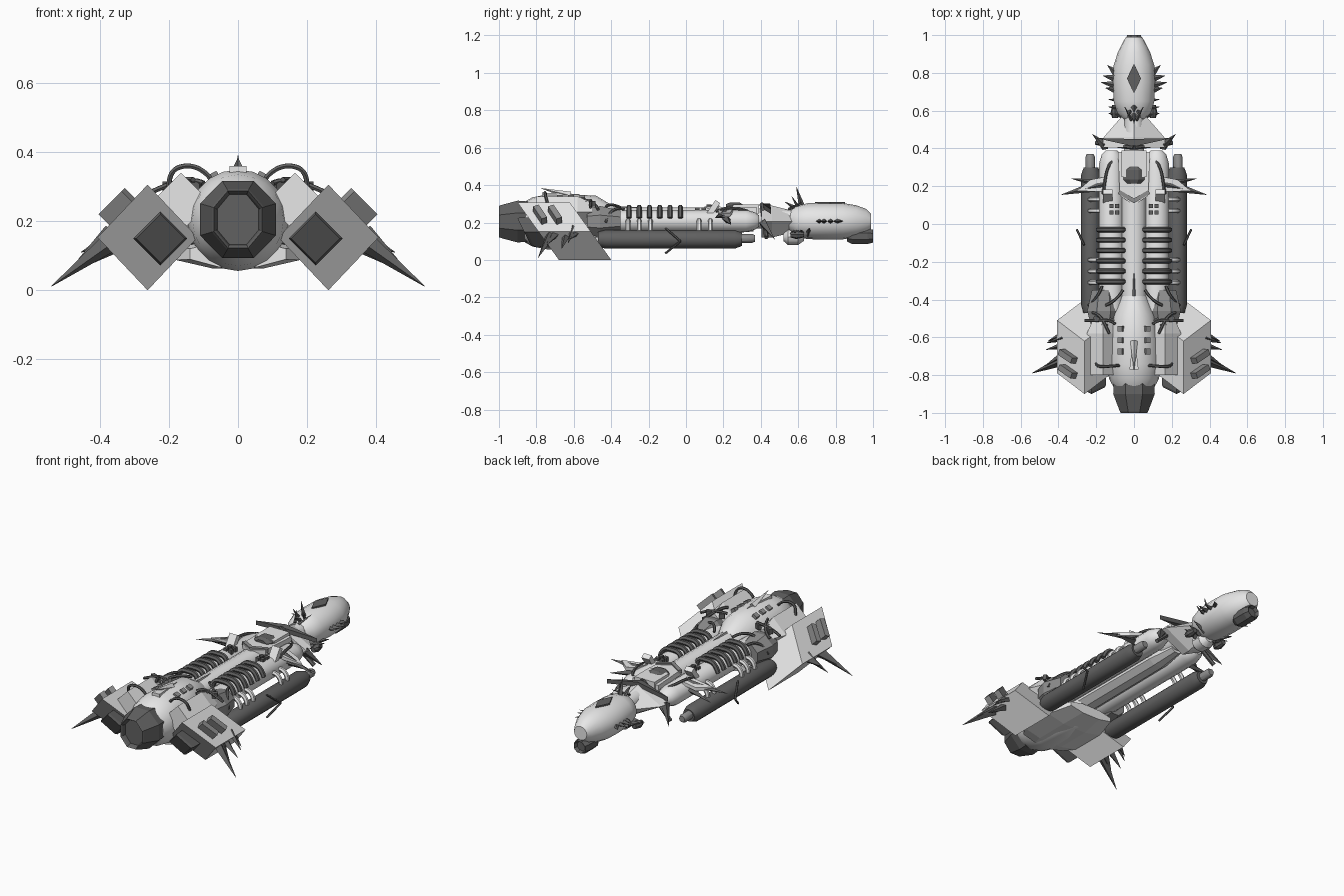
import bpy, bmesh, math
from mathutils import Vector, Matrix

if "Cube" in bpy.data.objects:
    bpy.data.objects.remove(bpy.data.objects["Cube"])


def material(name, v):
    m = bpy.data.materials.new(name)
    m.diffuse_color = (v, v, v, 1)
    m.use_nodes = True
    m.node_tree.nodes["Principled BSDF"].inputs["Base Color"].default_value = m.diffuse_color
    return m


LIGHT = material("light_grey", 0.80)
MID = material("mid_grey", 0.27)
DARK = material("dark_grey", 0.12)


def add(name, bm, mat, smooth=False):
    bmesh.ops.recalc_face_normals(bm, faces=bm.faces)
    me = bpy.data.meshes.new(name)
    bm.to_mesh(me)
    bm.free()
    ob = bpy.data.objects.new(name, me)
    me.materials.append(mat)
    bpy.context.collection.objects.link(ob)
    if smooth:
        bpy.ops.object.select_all(action='DESELECT')
        ob.select_set(True)
        bpy.context.view_layer.objects.active = ob
        bpy.ops.object.shade_smooth_by_angle(angle=math.radians(35))
    return ob


def loft(name, rings, x, z, seg, mat, phase=0.0, shear=0.0, smooth=False):
    """Body along y from rings of (y, half width, half height)."""
    bm = bmesh.new()
    loops = []
    for y, rx, rz in rings:
        loop = []
        for i in range(seg):
            a = 2 * math.pi * (i + phase) / seg
            dz = rz * math.sin(a)
            loop.append(bm.verts.new((x + rx * math.cos(a), y + shear * dz, z + dz)))
        loops.append(loop)
    for a, b in zip(loops, loops[1:]):
        for i in range(seg):
            j = (i + 1) % seg
            bm.faces.new((a[i], a[j], b[j], b[i]))
    bm.faces.new(loops[0])
    bm.faces.new(loops[-1])
    return add(name, bm, mat, smooth)


def box(name, loc, size, mat, roll=0.0, yaw=0.0, pitch=0.0):
    bm = bmesh.new()
    m = (Matrix.Translation(loc) @ Matrix.Rotation(roll, 4, 'Y') @ Matrix.Rotation(yaw, 4, 'Z')
         @ Matrix.Rotation(pitch, 4, 'X') @ Matrix.Diagonal((*size, 1)))
    bmesh.ops.create_cube(bm, size=1, matrix=m)
    return add(name, bm, mat)


def spike(name, base, tip, r, mat=DARK, flat=1.0):
    b, d = Vector(base), Vector(tip) - Vector(base)
    bm = bmesh.new()
    m = (Matrix.Translation(b + d / 2) @ d.to_track_quat('Z', 'Y').to_matrix().to_4x4()
         @ Matrix.Diagonal((1, flat, 1, 1)))
    bmesh.ops.create_cone(bm, cap_ends=True, segments=4, radius1=r, radius2=0.001,
                          depth=d.length, matrix=m)
    return add(name, bm, mat)


def plate(name, pts, t, mat):
    bm = bmesh.new()
    f = bm.faces.new([bm.verts.new(p) for p in pts])
    g = bmesh.ops.extrude_face_region(bm, geom=[f])
    bmesh.ops.translate(bm, vec=(0, 0, -t),
                        verts=[v for v in g['geom'] if isinstance(v, bmesh.types.BMVert)])
    return add(name, bm, mat)


def hose(name, pts, r, mat=DARK):
    cu = bpy.data.curves.new(name, 'CURVE')
    cu.dimensions = '3D'
    cu.bevel_depth, cu.bevel_resolution, cu.resolution_u = r, 1, 5
    cu.use_fill_caps = True
    sp = cu.splines.new('NURBS')
    sp.points.add(len(pts) - 1)
    for p, c in zip(sp.points, pts):
        p.co = (*c, 1)
    sp.order_u, sp.use_endpoint_u = min(4, len(pts)), True
    tmp = bpy.data.objects.new(name, cu)
    bpy.context.collection.objects.link(tmp)
    bpy.context.view_layer.update()
    me = bpy.data.meshes.new_from_object(tmp.evaluated_get(bpy.context.evaluated_depsgraph_get()))
    bpy.data.objects.remove(tmp)
    bm = bmesh.new()
    bm.from_mesh(me)
    bpy.data.meshes.remove(me)
    return add(name, bm, mat, True)


# Rear engine barrel and octagonal nozzle
loft("engine_barrel", [(-.86, .11, .11), (-.82, .132, .132), (-.74, .146, .147), (-.6, .138, .147),
                       (-.48, .115, .14), (-.38, .07, .08)], 0, .203, 20, LIGHT, smooth=True)
loft("engine_nozzle", [(-.83, .115, .115), (-.90, .119, .121), (-.99, .082, .095), (-1, .076, .09),
                       (-.99, .07, .083), (-.97, .065, .078)], 0, .205, 8, DARK, .5)
plate("dorsal_blade", [(-.024, -.77, .36), (.024, -.77, .36), (0, -.57, .352)], .03, LIGHT)
spike("dorsal_spike", (0, -.62, .345), (0, -.775, .383), .02, LIGHT)
spike("spine_blade", (0, -.38, .275), (0, -.26, .282), .013, MID)

# Spine, keel and angular belly
loft("spine", [(-.45, .065, .06), (.3, .065, .06), (.4, .055, .055), (.6, .05, .045)],
     0, .222, 12, LIGHT, .5, smooth=True)
loft("keel", [(-.5, .07, .05), (.2, .065, .045), (.36, .04, .03)], 0, .18, 8, LIGHT, .5)
loft("belly", [(-.76, .15, .04), (-.70, .195, .045), (-.50, .195, .045), (-.36, .15, .03)],
     0, .105, 8, LIGHT, .5)

# Neck collar, cockpit and chevron plate
loft("neck_collar", [(.405, .17, .085), (.46, .16, .085), (.58, .055, .055)], 0, .205, 4, LIGHT)
plate("collar_blade", [(-.2, .455, .27), (0, .41, .30), (.2, .455, .27), (0, .45, .303)], .025, DARK)
box("neck_block", (0, .32, .272), (.13, .14, .05), LIGHT)
plate("chevron_plate", [(-.085, .38, .28), (-.075, .15, .285), (0, .1, .285), (.075, .15, .285), (.085, .38, .28)], .03, LIGHT)
plate("chevron_edge", [(-.085, .16, .29), (0, .11, .295), (.085, .16, .29), (.075, .18, .29),
                       (0, .135, .295), (-.075, .18, .29)], .02, MID)
loft("cockpit", [(.215, .04, .025), (.235, .062, .035), (.285, .062, .035), (.31, .045, .02)], 0, .275, 8, DARK, .5)

# Head, canopy plate, chin and muzzle
loft("head", [(.55, .05, .05), (.59, .09, .082), (.65, .108, .096), (.75, .112, .098), (.84, .108, .097),
              (.91, .085, .085), (.965, .058, .065), (.99, .042, .04)], 0, .207, 16, LIGHT, smooth=True)
plate("head_lozenge", [(-.037, .77, .31), (0, .69, .31), (.037, .77, .31), (0, .85, .31)], .009, DARK)
loft("muzzle", [(.86, .03, .03), (.89, .049, .046), (.97, .049, .046), (1, .039, .037), (.98, .03, .028)],
     0, .127, 8, DARK, .5)
loft("chin", [(.52, .02, .02), (.545, .05, .042), (.6, .05, .042), (.63, .025, .02)], 0, .122, 12, LIGHT, smooth=True)
spike("crest_spike_tall", (0, .62, .285), (0, .59, .39), .017)
spike("crest_spike_mid", (0, .585, .275), (0, .53, .31), .014)

# Everything below is mirrored left and right
for s, side in ((1, "right"), (-1, "left")):
    def n(t):
        return f"{side}_{t}"

    # head spikes and jaw knuckles
    spike(n("crest_spike"), (s * .02, .60, .28), (s * .035, .565, .34), .011)
    spike(n("crest_blade"), (s * .012, .55, .27), (s * .05, .62, .31), .009)
    for i, (y, ty, tx) in enumerate(((.71, .72, .15), (.735, .75, .175), (.77, .785, .165), (.80, .84, .14))):
        spike(n(f"cheek_spike_{i}"), (s * .095, y, .207), (s * tx, ty, .207), .022, DARK, .7)
    for i, y in enumerate((.575, .61, .65)):
        spike(n(f"jaw_spike_{i}"), (s * .05, y, .14), (s * .135, y + .01, .15 + .01 * i), .02)
    loft(n("jaw_knuckle"), [(.56, .015, .015), (.59, .024, .024), (.63, .015, .015)], s * .10, .135, 8, DARK)

    # collar edge, collar tips and forward wing blades
    hose(n("collar_edge"), [(s * .0, .405, .298), (s * .20, .43, .12)], .012)
    spike(n("collar_tip"), (s * .15, .41, .2), (s * .22, .475, .11), .025)
    spike(n("wing_blade"), (s * .16, .21, .25), (s * .385, .155, .225), .035, DARK, .7)
    spike(n("wing_blade_lower"), (s * .18, .215, .22), (s * .33, .24, .19), .022, DARK)
    plate(n("wing_plate"), [(s * .13, .17, .272), (s * .30, .175, .25), (s * .23, .235, .25), (s * .15, .25, .272)], .02, LIGHT)
    box(n("wing_panel"), (s * .14, .145, .275), (.05, .03, .09), LIGHT, pitch=-.6)

    # upper side tube with hoops, rear cone
    loft(n("side_tube"), [(-.46, .065, .06), (.32, .065, .06), (.37, .05, .046), (.39, .03, .03)],
         s * .12, .208, 16, LIGHT, smooth=True)
    loft(n("tube_rear_cone"), [(-.53, .075, .075), (-.46, .095, .09), (-.35, .068, .065)], s * .16, .205, 8, MID, .5)
    for i in range(6):
        y = -.03 - .055 * i
        hose(n(f"hoop_{i}"), [(s * .05, y, .24), (s * .055, y, .285), (s * .115, y, .28),
                              (s * .17, y, .285), (s * .19, y, .225)], .014)

    # lower dark cylinder with forward tip and barb
    loft(n("lower_cylinder"), [(-.47, .04, .04), (-.43, .052, .05), (.26, .052, .05), (.30, .038, .035)],
         s * .228, .11, 12, DARK, smooth=True)
    loft(n("cylinder_tip"), [(.28, .025, .025), (.355, .025, .025), (.37, .018, .018)], s * .232, .115, 10, MID, smooth=True)
    hose(n("barb_upper"), [(s * .265, -.11, .17), (s * .302, -.03, .10)], .006)
    hose(n("barb_lower"), [(s * .265, -.11, .035), (s * .302, -.03, .10)], .006)

    # pale ribs linking the tubes
    for i, y in enumerate((.13, .07, -.19, -.25, -.31)):
        hose(n(f"pale_rib_{i}"), [(s * .175, y, .21), (s * .215, y, .215), (s * .24, y, .18), (s * .23, y, .145)], .013, LIGHT)

    # sheared diamond engine pod and its dark exhaust
    loft(n("pod"), [(-.79, .145, .153), (-.51, .145, .153)], s * .262, .153, 4, LIGHT, shear=-.72)
    loft(n("pod_exhaust"), [(-.865, .07, .07), (-.85, .078, .078), (-.75, .078, .078)], s * .225, .15, 4, DARK, shear=-.5)
    loft(n("inner_pod"), [(-.80, .085, .085), (-.58, .085, .085), (-.50, .05, .05)], s * .165, .255, 4, LIGHT)
    for i, y in enumerate((-.70, -.78)):
        box(n(f"pod_slat_{i}"), (s * .35, y, .242), (.105, .032, .045), MID, roll=s * math.pi / 4, yaw=s * .45)

    # pod spikes
    for i, (b, t, r) in enumerate((((.37, -.72, .14), (.54, -.79, .012), .03),
                                   ((.36, -.69, .15), (.47, -.75, .075), .028),
                                   ((.37, -.60, .17), (.462, -.63, .09), .022),
                                   ((.37, -.58, .15), (.455, -.62, .11), .02),
                                   ((.36, -.64, .13), (.465, -.665, .06), .024))):
        spike(n(f"pod_spike_{i}"), (s * b[0], b[1], b[2]), (s * t[0], t[1], t[2]), r)

    # studs on the barrel and the hull
    for i, y in enumerate((-.555, -.615, -.675)):
        box(n(f"barrel_stud_{i}"), (s * .07, y, .331), (.028, .03, .02), MID, roll=s * .5)
    for i in range(4):
        box(n(f"hull_stud_{i}"), (s * (.09 + .03 * (i % 2)), .06 + .035 * (i // 2), .266), (.022, .022, .03), DARK)

    # cables
    for i, pts in enumerate((
            [(.08, -.75, .325), (.11, -.75, .36), (.17, -.76, .367), (.2, -.75, .34), (.2, -.74, .3)],
            [(.06, -.35, .28), (.08, -.39, .30), (.12, -.42, .30), (.15, -.43, .28)],
            [(.17, -.33, .27), (.19, -.39, .29), (.23, -.42, .24), (.24, -.43, .2)],
            [(.115, .33, .26), (.155, .30, .275), (.15, .22, .285), (.165, .16, .26)],
            [(.10, -.53, .31), (.14, -.49, .33), (.2, -.52, .31), (.26, -.51, .28)],
            [(.13, -.58, .32), (.16, -.52, .33), (.17, -.48, .30), (.22, -.47, .27)])):
        hose(n(f"cable_{i}"), [(s * x, y, z) for x, y, z in pts], .008)
    for i, (x, y) in enumerate(((.12, -.51), (.155, -.535), (.2, -.5))):
        box(n(f"cable_clamp_{i}"), (s * x, y, .30), (.03, .022, .03), DARK, yaw=s * .5)
